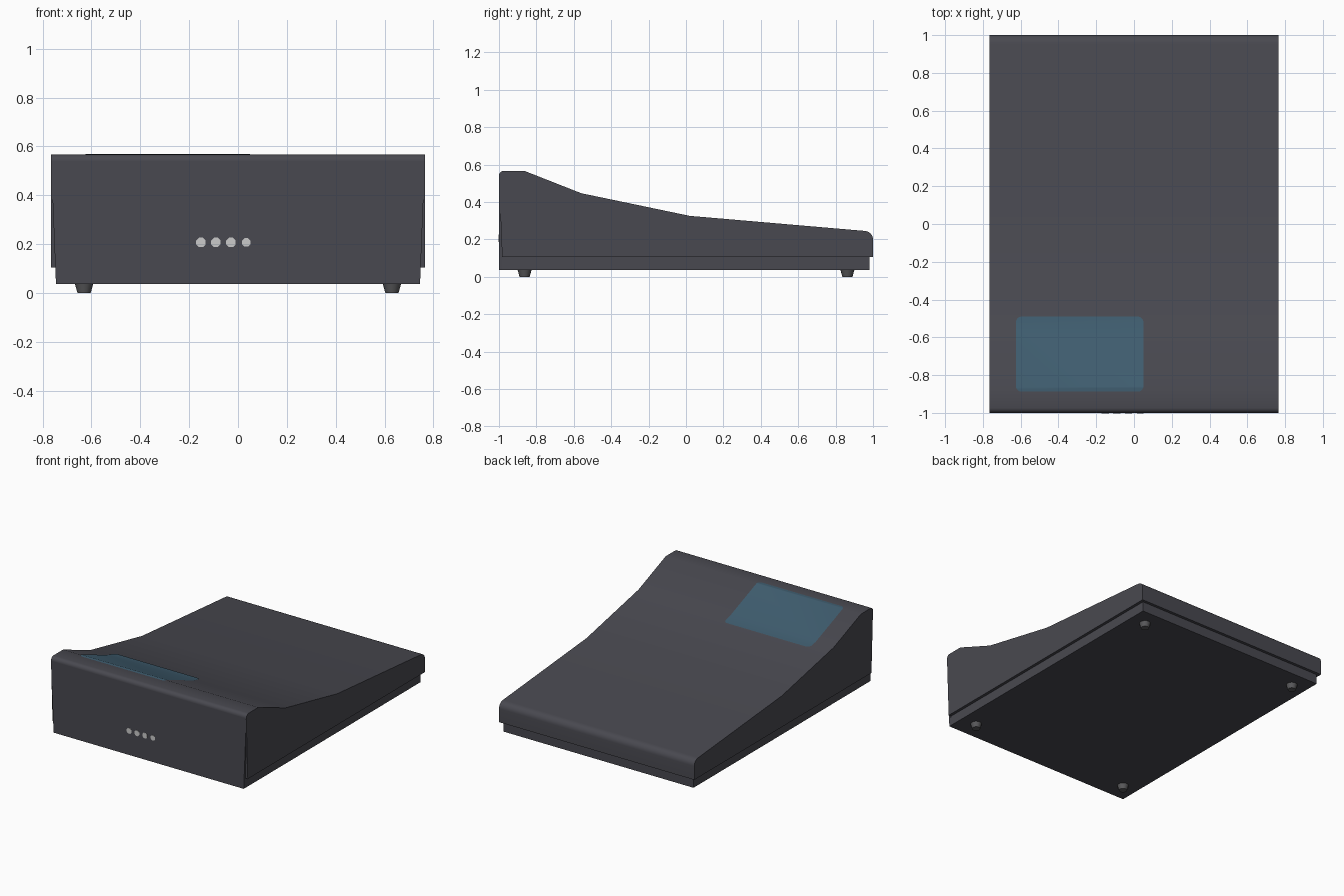
import bpy, bmesh, math

if "Cube" in bpy.data.objects:
    bpy.data.objects.remove(bpy.data.objects["Cube"])


def material(name, rgb):
    m = bpy.data.materials.new(name)
    m.diffuse_color = (*rgb, 1)
    m.use_nodes = True
    m.node_tree.nodes["Principled BSDF"].inputs["Base Color"].default_value = m.diffuse_color
    return m


BODY = material("charcoal plastic", (0.066, 0.066, 0.080))
SCREEN = material("teal display", (0.050, 0.110, 0.160))
LIGHT = material("pale grey indicator", (0.60, 0.60, 0.60))
FOOT = material("grey rubber", (0.10, 0.10, 0.105))


def finish(name, bm, mat, smooth=True):
    bmesh.ops.recalc_face_normals(bm, faces=bm.faces)
    me = bpy.data.meshes.new(name)
    bm.to_mesh(me)
    bm.free()
    ob = bpy.data.objects.new(name, me)
    bpy.context.collection.objects.link(ob)
    me.materials.append(mat)
    if smooth:
        bpy.ops.object.select_all(action='DESELECT')
        ob.select_set(True)
        bpy.context.view_layer.objects.active = ob
        bpy.ops.object.shade_smooth_by_angle(angle=math.radians(35))
    return ob


def prism(name, ring, vec, mat, smooth=True):
    bm = bmesh.new()
    f = bm.faces.new([bm.verts.new(p) for p in ring])
    r = bmesh.ops.extrude_face_region(bm, geom=[f])
    bmesh.ops.translate(bm, vec=vec, verts=[g for g in r["geom"] if isinstance(g, bmesh.types.BMVert)])
    return finish(name, bm, mat, smooth)


def arc(cx, cy, r, a0, a1, n):
    return [(cx + r * math.cos(math.radians(a0 + (a1 - a0) * i / n)),
             cy + r * math.sin(math.radians(a0 + (a1 - a0) * i / n))) for i in range(n + 1)]


# Sloping upper shell: side profile extruded across the width
SLOPE = [(-0.865, 0.567), (-0.56, 0.447), (0.02, 0.326), (0.95, 0.246)]
profile = ([(-0.983, 0.105)] + arc(-0.973, 0.54, 0.027, 180, 90, 5) + SLOPE
           + arc(0.955, 0.2, 0.045, 85, 0, 6) + [(1.0, 0.105)])
W = 0.765
prism("upper_shell", [(-W, y, z) for y, z in profile], (2 * W, 0, 0), BODY)

# Recessed base tray
B = 0.745
prism("base_tray", [(-B, -0.99, 0.036), (B, -0.99, 0.036), (B, 0.98, 0.036), (-B, 0.98, 0.036)],
      (0, 0, 0.08), BODY, False)

# Tapered front panel
prism("front_panel", [(-B, -1, 0.036), (B, -1, 0.036), (W, -1, 0.54), (-W, -1, 0.54)],
      (0, 0.017, 0), BODY, False)


# Display plate following the slope
def slope_z(y):
    pts = [(-1.0, 0.567)] + SLOPE
    for (y0, z0), (y1, z1) in zip(pts, pts[1:]):
        if y <= y1:
            return z0 + (z1 - z0) * (y - y0) / (y1 - y0)
    return pts[-1][1]


x0, x1, y0, y1, r = -0.625, 0.05, -0.888, -0.49, 0.03
outline = (arc(x1 - r, y1 - r, r, 0, 90, 5) + arc(x0 + r, y1 - r, r, 90, 180, 5)
           + arc(x0 + r, y0 + r, r, 180, 270, 5) + arc(x1 - r, y0 + r, r, 270, 360, 5))
bm = bmesh.new()
bm.faces.new([bm.verts.new((x, y, 0)) for x, y in outline])
for y in (SLOPE[0][0], SLOPE[1][0]):
    bmesh.ops.bisect_plane(bm, geom=bm.verts[:] + bm.edges[:] + bm.faces[:],
                           plane_co=(0, y, 0), plane_no=(0, 1, 0))
for v in bm.verts:
    v.co.z = slope_z(v.co.y) + 0.003
finish("display", bm, SCREEN)

# Indicator lights on the front panel
for i, (x, rad) in enumerate([(-0.152, 0.021), (-0.091, 0.021), (-0.029, 0.021), (0.034, 0.019)]):
    ring = arc(x, 0.207, rad, 22.5, 337.5, 7)
    prism(f"indicator_{i + 1}", [(px, -1.002, pz) for px, pz in ring], (0, 0.004, 0), LIGHT, False)

# Tapered feet
for sx in (-1, 1):
    for sy in (-1, 1):
        bm = bmesh.new()
        bmesh.ops.create_cone(bm, cap_ends=True, segments=16, radius1=0.027, radius2=0.038, depth=0.04)
        bmesh.ops.translate(bm, vec=(sx * 0.63, sy * 0.863, 0.02), verts=bm.verts)
        finish(f"{'left' if sx < 0 else 'right'}_{'front' if sy < 0 else 'back'}_foot", bm, FOOT)
